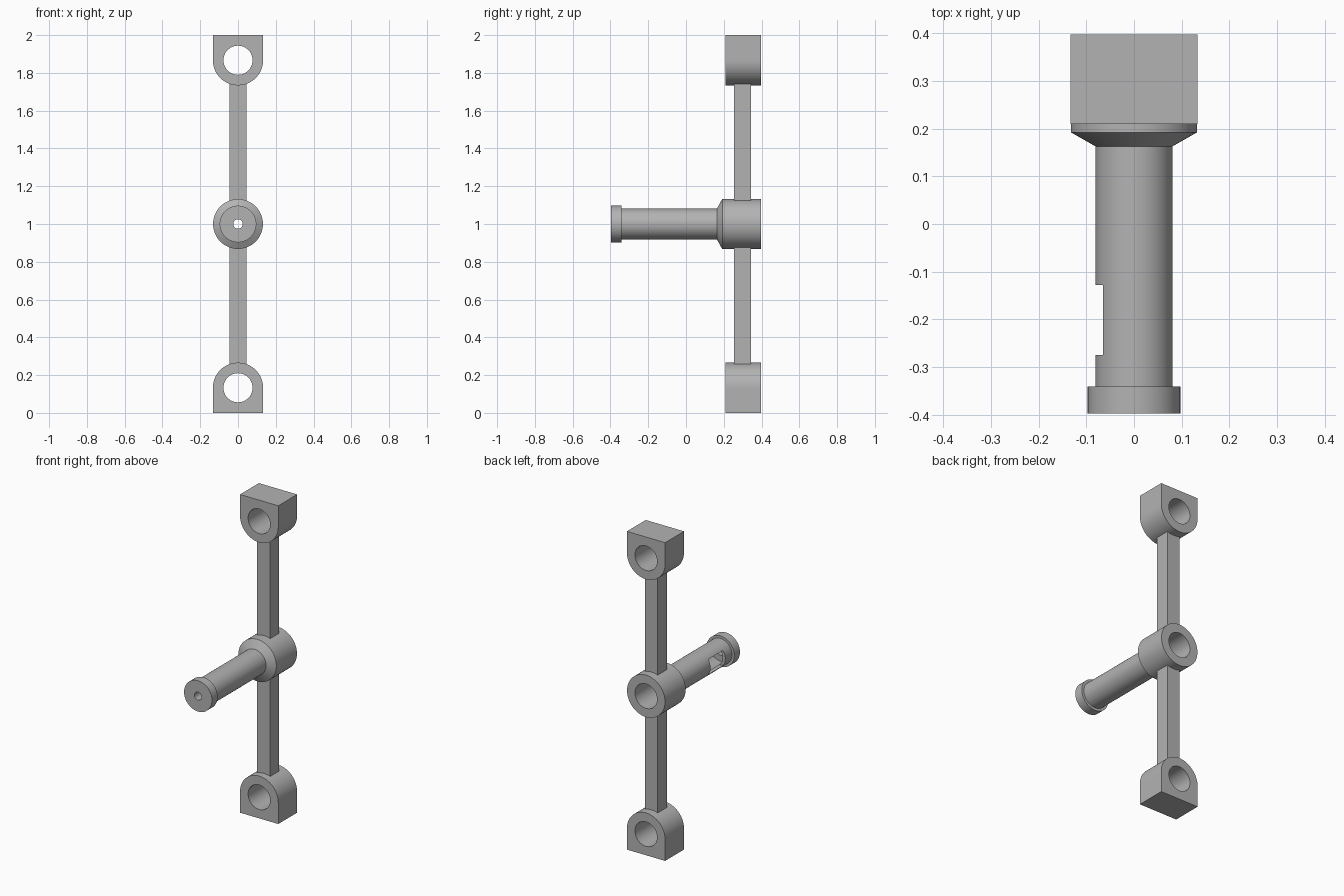
import bpy
import bmesh
import math

if "Cube" in bpy.data.objects:
    bpy.data.objects.remove(bpy.data.objects["Cube"], do_unlink=True)

SEGMENTS = 64
MID_Z = 1.0

# Single plain grey
grey = bpy.data.materials.new("plain grey")
grey.use_nodes = True
grey.diffuse_color = (0.45, 0.45, 0.45, 1)
grey.node_tree.nodes["Principled BSDF"].inputs["Base Color"].default_value = (0.45, 0.45, 0.45, 1)


def finish(name, bm, smooth=True):
    bmesh.ops.recalc_face_normals(bm, faces=bm.faces)
    mesh = bpy.data.meshes.new(name)
    bm.to_mesh(mesh)
    bm.free()
    mesh.materials.append(grey)
    obj = bpy.data.objects.new(name, mesh)
    bpy.context.collection.objects.link(obj)
    if smooth:
        shade(obj)
    return obj


def shade(obj):
    bpy.ops.object.select_all(action="DESELECT")
    obj.select_set(True)
    bpy.context.view_layer.objects.active = obj
    bpy.ops.object.shade_smooth_by_angle(angle=math.radians(25))


def ring_solid(name, profile, centre_z):
    """Sweep a closed section round the y axis; profile gives (radius rule, y)."""
    bm = bmesh.new()
    rings = []
    for i in range(SEGMENTS):
        a = 2 * math.pi * i / SEGMENTS
        ring = []
        for radius, y in profile:
            r = radius(a) if callable(radius) else radius
            ring.append(bm.verts.new((r * math.cos(a), y, centre_z + r * math.sin(a))))
        rings.append(ring)
    n = len(profile)
    for i in range(SEGMENTS):
        p, q = rings[i], rings[(i + 1) % SEGMENTS]
        for j in range(n):
            k = (j + 1) % n
            bm.faces.new((p[j], p[k], q[k], q[j]))
    return finish(name, bm)


def box(name, x, y, z):
    bm = bmesh.new()
    bmesh.ops.create_cube(bm, size=1)
    for v in bm.verts:
        for axis, (low, high) in enumerate((x, y, z)):
            v.co[axis] = high if v.co[axis] > 0 else low
    return finish(name, bm, smooth=False)


# Hollow shaft with end flange and flared hub
shaft = ring_solid("hollow_shaft_and_hub", [
    (0.132, 0.397), (0.132, 0.192), (0.081, 0.163), (0.081, -0.341),
    (0.097, -0.341), (0.097, -0.397), (0.025, -0.397), (0.025, -0.341),
    (0.062, -0.341), (0.062, 0.15), (0.077, 0.18), (0.077, 0.397)], MID_Z)

# Side window into the shaft bore
cutter = box("window_cutter", (-0.2, -0.03), (-0.275, -0.128), (MID_Z - 0.048, MID_Z + 0.048))
window = shaft.modifiers.new("window", "BOOLEAN")
window.operation = "DIFFERENCE"
window.solver = "EXACT"
window.object = cutter
bpy.ops.object.select_all(action="DESELECT")
bpy.context.view_layer.objects.active = shaft
shaft.select_set(True)
bpy.ops.object.modifier_apply(modifier="window")
bpy.data.objects.remove(cutter, do_unlink=True)
shade(shaft)

# Lugs: round towards the hub, square towards the end; and the bars between
for label, side in (("lower", -1), ("upper", 1)):
    def outline(a, side=side):
        if math.sin(a) * side > 0:
            return 0.133 / max(abs(math.cos(a)), abs(math.sin(a)))
        return 0.133

    ring_solid(label + "_lug",
               [(outline, 0.397), (outline, 0.21), (0.077, 0.21), (0.077, 0.397)],
               MID_Z + side * 0.867)
    ends = sorted((MID_Z + side * 0.115, MID_Z + side * 0.75))
    box(label + "_bar", (-0.045, 0.045), (0.255, 0.345), ends)
